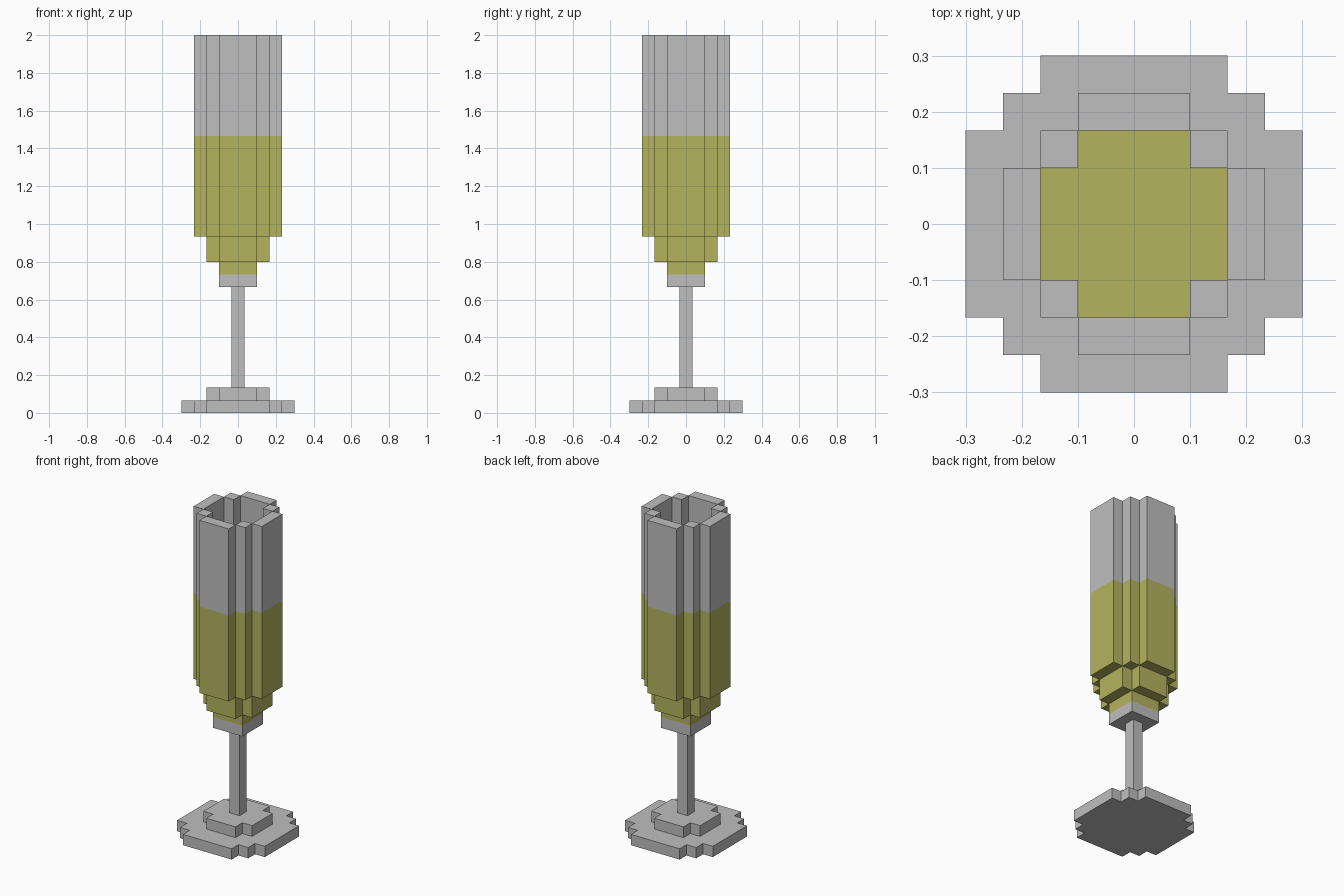
import bpy
import bmesh
from math import pi
from mathutils import Matrix

cube = bpy.data.objects.get("Cube")
if cube:
    bpy.data.objects.remove(cube, do_unlink=True)

U = 1 / 15  # one block


def material(name, color):
    mat = bpy.data.materials.new(name)
    mat.use_nodes = True
    mat.diffuse_color = color
    mat.node_tree.nodes["Principled BSDF"].inputs["Base Color"].default_value = color
    return mat


GLASS = material("pale grey glass", (0.52, 0.52, 0.52, 1))
WINE = material("golden wine", (0.456, 0.456, 0.114, 1))


def add_prism(bm, outline, z0, z1):
    """Extrude a flat outline, in blocks, from z0 to z1."""
    face = bm.faces.new([bm.verts.new((x * U, y * U, z0 * U)) for x, y in outline])
    top = bmesh.ops.extrude_face_region(bm, geom=[face])["geom"]
    verts = [v for v in top if isinstance(v, bmesh.types.BMVert)]
    bmesh.ops.translate(bm, verts=verts, vec=(0, 0, (z1 - z0) * U))


def finish(name, bm, mat):
    bmesh.ops.recalc_face_normals(bm, faces=bm.faces)
    mesh = bpy.data.meshes.new(name)
    bm.to_mesh(mesh)
    bm.free()
    mesh.materials.append(mat)
    obj = bpy.data.objects.new(name, mesh)
    bpy.context.collection.objects.link(obj)


def stepped(name, corners, z0, z1, mat):
    """Stepped disc: one quadrant of corners, turned about the axis."""
    outline = []
    quad = corners
    for _ in range(4):
        outline += quad
        quad = [(-y, x) for x, y in quad]
        corners = quad
    bm = bmesh.new()
    add_prism(bm, outline, z0, z1)
    finish(name, bm, mat)


def staircase(wide, narrow):
    """Quadrant corners stepping in one block at a time."""
    points = []
    x, y = wide, narrow
    while x > narrow:
        points += [(x, y), (x - 1, y)]
        x, y = x - 1, y + 1
    return points + [(x, y)]


# Foot and stem
stepped("foot", staircase(4.5, 2.5), 0, 1, GLASS)
stepped("foot_step", staircase(2.5, 1.5), 1, 2, GLASS)
stepped("stem", [(0.5, 0.5)], 2, 10, GLASS)

# Bowl, filled with wine
stepped("bowl_base", [(1.5, 1.5)], 10, 11, GLASS)
stepped("wine_bottom", [(1.5, 1.5)], 11, 12, WINE)
stepped("wine_step", staircase(2.5, 1.5), 12, 14, WINE)
stepped("wine_body", staircase(3.5, 1.5), 14, 22, WINE)

# Hollow rim: four side walls and four corner posts
rim = bmesh.new()
add_prism(rim, [(2.5, -1.5), (3.5, -1.5), (3.5, 1.5), (2.5, 1.5)], 22, 30)
add_prism(rim, [(1.5, 1.5), (2.5, 1.5), (2.5, 2.5), (1.5, 2.5)], 22, 30)
quarter = rim.verts[:] + rim.edges[:] + rim.faces[:]
for i in range(1, 4):
    copy = bmesh.ops.duplicate(rim, geom=quarter)["geom"]
    bmesh.ops.rotate(rim, verts=[v for v in copy if isinstance(v, bmesh.types.BMVert)],
                     cent=(0, 0, 0), matrix=Matrix.Rotation(i * pi / 2, 3, "Z"))
finish("glass_rim", rim, GLASS)
